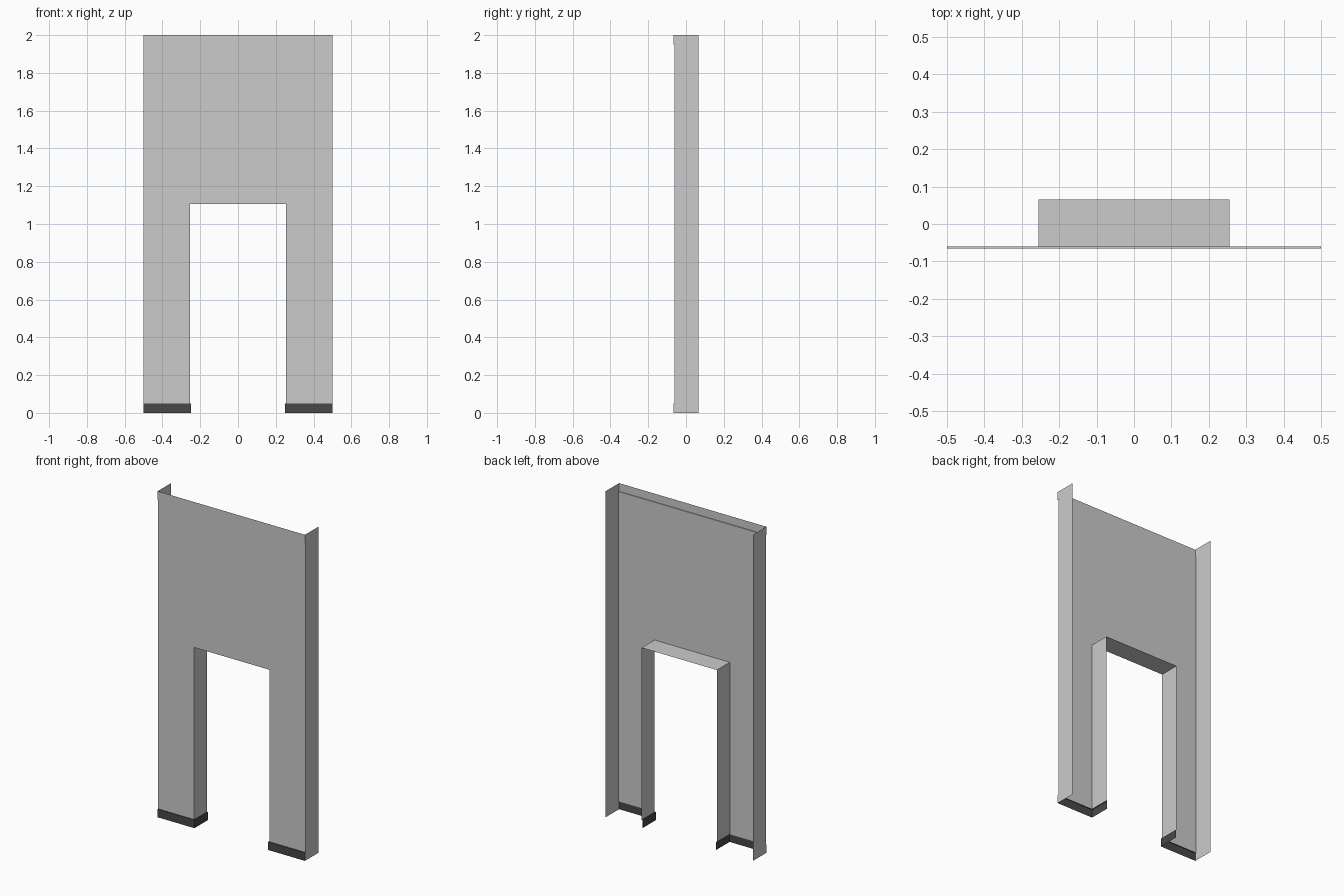
import bpy

if "Cube" in bpy.data.objects:
    bpy.data.objects.remove(bpy.data.objects["Cube"])

W, DOOR, LINTEL = 0.5, 0.255, 1.105      # half width, half opening, opening height
FRONT, BACK, TRIM = -0.06, 0.065, -0.065  # y of wall face, rear edge, trim face
BASE, CAP, TOP = 0.05, 1.95, 2.0          # baseboard top, cap trim bottom, wall top


def make(name, verts, faces, mirror=False, color=None):
    mesh = bpy.data.meshes.new(name)
    mesh.from_pydata(verts, [], faces)
    mesh.update()
    obj = bpy.data.objects.new(name, mesh)
    bpy.context.collection.objects.link(obj)
    if mirror:
        obj.modifiers.new("Mirror", 'MIRROR').use_axis[0] = True
    if color is not None:
        mat = bpy.data.materials.new(name + "_colour")
        mat.diffuse_color = (color, color, color, 1)
        mat.use_nodes = True
        mat.node_tree.nodes["Principled BSDF"].inputs["Base Color"].default_value = mat.diffuse_color
        mesh.materials.append(mat)
    return obj


def loft(name, rows, **kw):
    """Skin quads between successive rows of points."""
    n = len(rows[0])
    verts = [p for r in rows for p in r]
    faces = [(j * n + i, j * n + i + 1, (j + 1) * n + i + 1, (j + 1) * n + i)
             for j in range(len(rows) - 1) for i in range(n - 1)]
    return make(name, verts, faces, **kw)


def at_z(path, z):
    return [(x, y, z) for x, y in path]


def span(half, y, z):
    return [(-half, y, z), (half, y, z)]


# Front panel with the door opening
outline = [(-W, BASE), (-DOOR, BASE), (-DOOR, LINTEL), (DOOR, LINTEL),
           (DOOR, BASE), (W, BASE), (W, CAP), (-W, CAP)]
make("front_panel", [(x, FRONT, z) for x, z in outline], [range(len(outline))])

# Outer side walls, following the trim profile
profile = [(TRIM, 0), (BACK, 0), (BACK, TOP), (TRIM, TOP),
           (TRIM, CAP), (FRONT, CAP), (FRONT, BASE), (TRIM, BASE)]
make("side_walls", [(W, y, z) for y, z in profile], [range(len(profile))], mirror=True)

# Door jambs and lintel
jamb = [(DOOR, BACK), (DOOR, FRONT)]
loft("door_jambs", [at_z(jamb, BASE), at_z(jamb, LINTEL)], mirror=True)
loft("door_lintel", [span(DOOR, BACK, LINTEL), span(DOOR, FRONT, LINTEL)])

# Cap trim: small underside ledge and front band
loft("cap_trim", [span(W, FRONT, CAP), span(W, TRIM, CAP), span(W, TRIM, TOP)],
     color=0.54)

# Dark baseboards wrapping into the doorway, with a thin top ledge
outer = [(DOOR - 0.005, BACK), (DOOR - 0.005, TRIM), (W, TRIM)]
inner = [(DOOR, BACK), (DOOR, FRONT), (W, FRONT)]
loft("baseboards", [at_z(outer, 0), at_z(outer, BASE), at_z(inner, BASE)],
     mirror=True, color=0.065)
